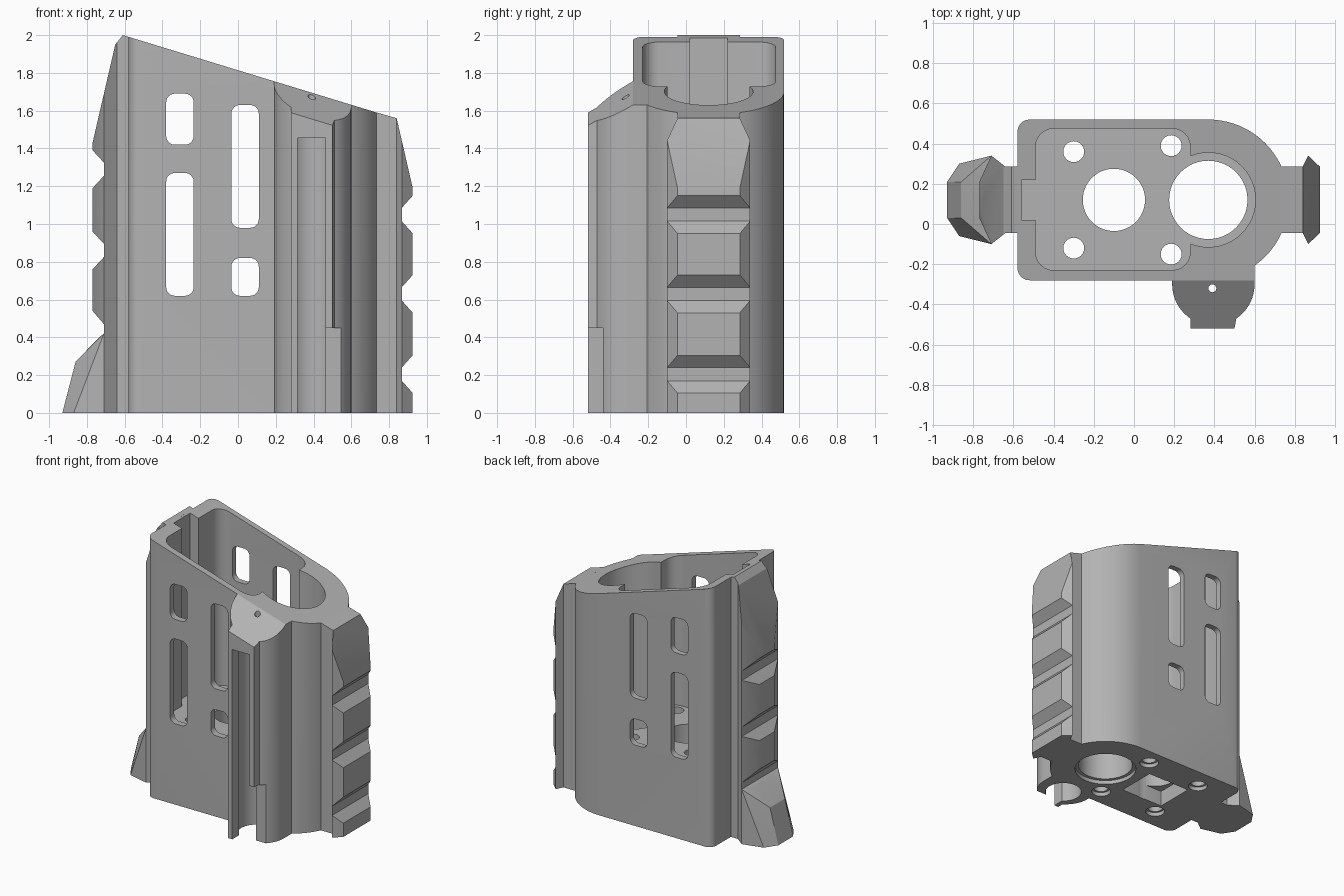
import bpy, bmesh
from math import cos, sin, radians
from mathutils import Vector

if "Cube" in bpy.data.objects:
    bpy.data.objects.remove(bpy.data.objects["Cube"])

MID = 0.12        # y of the symmetry plane shared by shell, rails and bores
FLOOR = 0.60

grey = bpy.data.materials.new("plain grey")
grey.use_nodes = True
grey.diffuse_color = (0.45, 0.45, 0.45, 1)
grey.node_tree.nodes["Principled BSDF"].inputs["Base Color"].default_value = (0.45, 0.45, 0.45, 1)


def arc(cx, cy, r, a0, a1, n=12):
    angles = [radians(a0 + (a1 - a0) * i / n) for i in range(n + 1)]
    return [(cx + r * cos(a), cy + r * sin(a)) for a in angles]


def circle(cx, cy, r, n=48):
    return arc(cx, cy, r, 0, 360, n)[:-1]


def rounded(x0, x1, y0, y1, r):
    return (arc(x1 - r, y1 - r, r, 0, 90, 6) + arc(x0 + r, y1 - r, r, 90, 180, 6)
            + arc(x0 + r, y0 + r, r, 180, 270, 6) + arc(x1 - r, y0 + r, r, 270, 360, 6))


def rect(x0, x1, y0, y1):
    return [(x0, y0), (x1, y0), (x1, y1), (x0, y1)]


def finish(name, bm):
    bmesh.ops.recalc_face_normals(bm, faces=bm.faces)
    mesh = bpy.data.meshes.new(name)
    bm.to_mesh(mesh)
    bm.free()
    mesh.materials.append(grey)
    ob = bpy.data.objects.new(name, mesh)
    bpy.context.collection.objects.link(ob)
    return ob


def prism(name, outline, lo, hi, axis="z", planes=()):
    """Extrude an outline along z or y, then trim above the given planes."""
    bm = bmesh.new()
    put = (lambda u, v, w: (u, v, w)) if axis == "z" else (lambda u, v, w: (u, w, v))
    face = bm.faces.new([bm.verts.new(put(u, v, lo)) for u, v in outline])
    new = bmesh.ops.extrude_face_region(bm, geom=[face])["geom"]
    shift = Vector(put(0, 0, hi - lo))
    bmesh.ops.translate(bm, vec=shift, verts=[g for g in new if isinstance(g, bmesh.types.BMVert)])
    for point, normal in planes:
        cut = bmesh.ops.bisect_plane(bm, geom=bm.verts[:] + bm.edges[:] + bm.faces[:], dist=1e-5,
                                     plane_co=point, plane_no=normal, clear_outer=True)
        rim = [g for g in cut["geom_cut"] if isinstance(g, bmesh.types.BMEdge)]
        if rim:
            bmesh.ops.edgeloop_fill(bm, edges=rim)
    return finish(name, bm)


def combine(ob, operation, other):
    mod = ob.modifiers.new("combine", "BOOLEAN")
    mod.operation, mod.solver, mod.object = operation, "EXACT", other
    mesh = bpy.data.meshes.new_from_object(ob.evaluated_get(bpy.context.evaluated_depsgraph_get()))
    ob.modifiers.clear()
    ob.data = mesh
    bpy.data.objects.remove(other)


def cut(ob, outline, lo, hi, axis="z"):
    combine(ob, "DIFFERENCE", prism("cutter", outline, lo, hi, axis))


def mirrored(half):
    """Mirror (x, half width) pairs across the symmetry plane."""
    return [(x, MID + w) for x, w in half] + [(x, MID - w) for x, w in reversed(half)]


# Shell: rounded box flowing into a half cylinder, with a slanted top
TOP = ((0, 0, 1.814), (0.305, 0, 1))
shell = prism("shell", arc(0.37, MID, 0.4, -90, 90, 40)
              + arc(-0.52, 0.46, 0.06, 90, 180, 6) + arc(-0.52, -0.22, 0.06, 180, 270, 6),
              0, 2.5, planes=[TOP])

# Front channel housing with its own sloping cap
housing = ([(0.19, -0.15)] + arc(0.395, -0.30, 0.205, 180, 236) + [(0.28, -0.52), (0.50, -0.52)]
           + arc(0.395, -0.30, 0.205, 304, 360) + [(0.60, -0.15)])
combine(shell, "UNION", prism("housing", housing, 0, 2.5,
        planes=[TOP, ((0, -0.28, 1.814), (0.305, -0.58, 1))]))
cut(shell, circle(0.39, -0.33, 0.13), -0.1, 1.455)
cut(shell, rect(0.315, 0.462, -0.6, -0.33), -0.1, 1.455)
cut(shell, rect(0.315, 0.565, -0.6, -0.44), -0.1, 0.45)
cut(shell, circle(0.39, -0.32, 0.02, 16), 1.3, 2.2)

# Main cavity, its round end and the key slot in the back wall
cut(shell, rounded(-0.49, 0.28, -0.23, 0.475, 0.09), FLOOR, 2.6)
cut(shell, circle(0.37, MID, 0.235), FLOOR, 2.6)
cut(shell, rect(-0.56, -0.45, 0.02, 0.22), FLOOR, 2.6)

# Floor bores and their recesses
cut(shell, circle(0.37, MID, 0.195), -0.1, 0.8)
cut(shell, circle(0.37, MID, 0.22), -0.1, 0.03)
cut(shell, circle(-0.10, MID, 0.155), -0.1, 0.8)
cut(shell, rect(-0.28, 0.08, -0.03, 0.27), -0.1, 0.12)
for x, dy in ((-0.30, 0.24), (0.185, 0.27)):
    for side in (-1, 1):
        cut(shell, circle(x, MID + side * dy, 0.052, 24), -0.1, 0.8)
        cut(shell, circle(x, MID + side * dy, 0.068, 24), -0.1, 0.03)

# Side windows through both walls
for x0, z0, z1 in ((-0.38, 1.42, 1.69), (-0.38, 0.62, 1.27), (-0.035, 0.98, 1.63), (-0.035, 0.62, 0.82)):
    cut(shell, rounded(x0, x0 + 0.145, z0, z1, 0.045), -0.5, 0.8, "y")


def notches(x_out, x_in, levels):
    """Side profile points of the rail grooves, from the top down."""
    pts = []
    for z in levels:
        pts += [(x_out, z + 0.1), (x_in, z + 0.035), (x_in, z - 0.035), (x_out, z - 0.1)]
    return pts


# Left rail: dovetail section trimmed by a toothed side profile
left_rail = prism("left_rail", mirrored([(0.73, 0.165), (0.84, 0.165), (0.867, 0.22), (0.925, 0.165)]), 0, 1.8)
profile = [(0.70, 0), (0.70, 1.60), (0.84, 1.56), (0.925, 1.19)]
profile += notches(0.925, 0.867, (1.05, 0.63, 0.205)) + [(0.925, 0)]
combine(left_rail, "INTERSECT", prism("cutter", profile, -0.5, 0.8, "y"))

# Right rail: shallower teeth and a tall ramp at the top
right_rail = prism("right_rail", mirrored([(-0.575, 0.165), (-0.64, 0.165), (-0.71, 0.22), (-0.77, 0.09)]), 0, 2.2)
profile = [(-0.55, 0), (-0.55, 1.982), (-0.61, 2.0), (-0.65, 1.95), (-0.77, 1.43)]
profile += notches(-0.77, -0.71, (1.29, 0.86)) + [(-0.77, 0.54), (-0.71, 0.47), (-0.71, 0)]
combine(right_rail, "INTERSECT", prism("cutter", profile, -0.5, 0.8, "y"))

# Flared foot at the bottom of the right rail
bm = bmesh.new()
for x, w, z in ((-0.71, 0.22, 0), (-0.87, 0.18, 0), (-0.93, 0.09, 0), (-0.86, 0.09, 0.27),
                (-0.71, 0.22, 0.42), (-0.735, 0.09, 0.40), (-0.66, 0.18, 0), (-0.66, 0.18, 0.44)):
    for side in (-1, 1):
        bm.verts.new((x, MID + side * w, z))
bmesh.ops.convex_hull(bm, input=bm.verts[:])
bmesh.ops.dissolve_limit(bm, angle_limit=0.02, verts=bm.verts[:], edges=bm.edges[:])
foot = finish("right_foot", bm)

# Smooth the round walls, keep the edges crisp
bpy.ops.object.select_all(action="DESELECT")
for ob in (shell, left_rail, right_rail, foot):
    ob.select_set(True)
    bpy.context.view_layer.objects.active = ob
bpy.ops.object.shade_smooth_by_angle(angle=radians(25))
